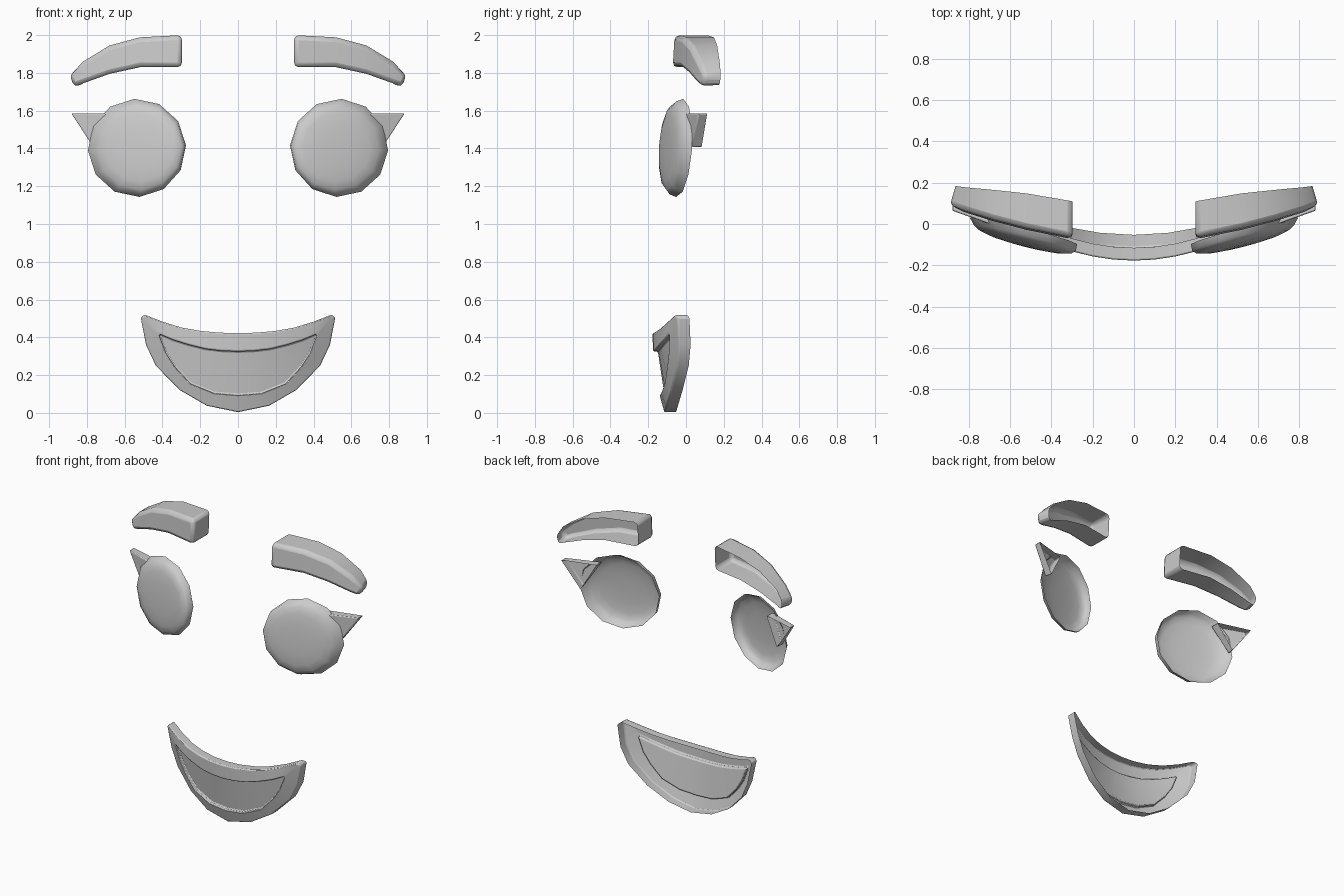
import bpy, bmesh
from math import sin, cos, pi, radians

if "Cube" in bpy.data.objects:
    bpy.data.objects.remove(bpy.data.objects["Cube"])


def shell(name, rings, strip=False, bevel=0.0, mirror=True, angle=40):
    """Skin equal-length rings from the open back to a capped front."""
    bm = bmesh.new()
    vs = [[bm.verts.new(p) for p in r] for r in rings]
    n = len(rings[0])
    for a, b in zip(vs, vs[1:]):
        for i in range(n):
            j = (i + 1) % n
            bm.faces.new((a[i], a[j], b[j], b[i]))
    last = vs[-1]
    if strip:
        # pair upper and lower points into a row of quads
        caps = [bm.faces.new((last[i], last[i + 1], last[n - 2 - i], last[n - 1 - i]))
                for i in range(n // 2 - 1)]
    else:
        caps = [bm.faces.new(last)]
    bmesh.ops.recalc_face_normals(bm, faces=bm.faces)
    if sum(f.normal.y for f in caps) > 0:
        bmesh.ops.reverse_faces(bm, faces=bm.faces)
    mesh = bpy.data.meshes.new(name)
    bm.to_mesh(mesh)
    bm.free()
    ob = bpy.data.objects.new(name, mesh)
    bpy.context.collection.objects.link(ob)
    bpy.ops.object.select_all(action='DESELECT')
    bpy.context.view_layer.objects.active = ob
    ob.select_set(True)
    if bevel:
        m = ob.modifiers.new("soft_edges", 'BEVEL')
        m.width, m.segments = bevel, 2
        m.limit_method, m.angle_limit = 'ANGLE', radians(40)
    if mirror:
        m = ob.modifiers.new("other_side", 'MIRROR')
        m.use_clip = False
        m.use_mirror_merge = False
    bpy.ops.object.shade_smooth_by_angle(angle=radians(angle))
    return ob


# Eyebrows: x, top z, bottom z, front y, back y at each station
brow = [(0.297, 2.0, 1.83, -0.075, 0.11), (0.52, 1.988, 1.83, -0.03, 0.148),
        (0.68, 1.945, 1.795, 0.012, 0.165), (0.82, 1.86, 1.745, 0.055, 0.178),
        (0.90, 1.785, 1.725, 0.085, 0.185)]
last = brow[-1]
back = [(x - (0.03 if x > 0.85 else 0), yb, zt) for x, zt, zb, yf, yb in brow]
back += [(x - (0.05 if x > 0.85 else 0), yb - 0.01, zb) for x, zt, zb, yf, yb in reversed(brow)]
front = [(x, yf + 0.01, zt) for x, zt, zb, yf, yb in brow]
front += [(x - (0.03 if x > 0.85 else 0), yf, zb) for x, zt, zb, yf, yb in reversed(brow)]
shell("eyebrows", [back, front], strip=True, bevel=0.024, angle=50)

# Eyes: twelve-sided shallow domes turned outwards
eye_rings = []
for r, d in [(0.26, 0), (0.247, 0.035), (0.222, 0.055), (0.18, 0.066),
             (0.11, 0.073), (0.04, 0.075)]:
    ring = []
    for k in range(12):
        a = 2 * pi * k / 12 + radians(-3)
        u, w = r * cos(a), r * sin(a)
        ring.append((0.535 + u - 0.2 * d, -0.033 + 0.25 * u + 0.06 * w - d, 1.403 + w))
    eye_rings.append(ring)
shell("eyes", eye_rings, angle=60)

# Lashes: hollow three-sided wedges at the outer corners
shell("eyelashes", [
    [(0.655, 0.05, 1.585), (0.882, 0.112, 1.585), (0.755, 0.082, 1.405)],
    [(0.655, -0.015, 1.585), (0.882, 0.065, 1.585), (0.765, 0.03, 1.405)],
], bevel=0.006, angle=30)

# Mouth: half outlines (x, z), from the corner to the middle
outer_top = [(0.495, 0.52), (0.4, 0.483), (0.3, 0.452), (0.2, 0.434), (0.1, 0.425), (0, 0.422)]
outer_low = [(0.515, 0.505), (0.487, 0.36), (0.435, 0.25), (0.31, 0.122), (0.165, 0.038), (0, 0.004)]
inner_top = [(0.415, 0.417), (0.34, 0.385), (0.26, 0.36), (0.17, 0.338), (0.085, 0.328), (0, 0.325)]
inner_low = [(0.415, 0.405), (0.38, 0.315), (0.33, 0.24), (0.25, 0.155), (0.125, 0.105), (0, 0.095)]


def loop(top, low, dy):
    pts = [(-x, z) for x, z in top] + [(x, z) for x, z in top[-2::-1]]
    pts += low + [(-x, z) for x, z in low[-2::-1]]
    return [(x, -0.117 - 0.15 * (z - 0.02) + 0.55 * x * x + dy, z) for x, z in pts]


shell("mouth", [loop(outer_top, outer_low, 0.062), loop(outer_top, outer_low, 0),
                loop(inner_top, inner_low, -0.012), loop(inner_top, inner_low, 0.014)],
      strip=True, bevel=0.012, mirror=False, angle=50)
